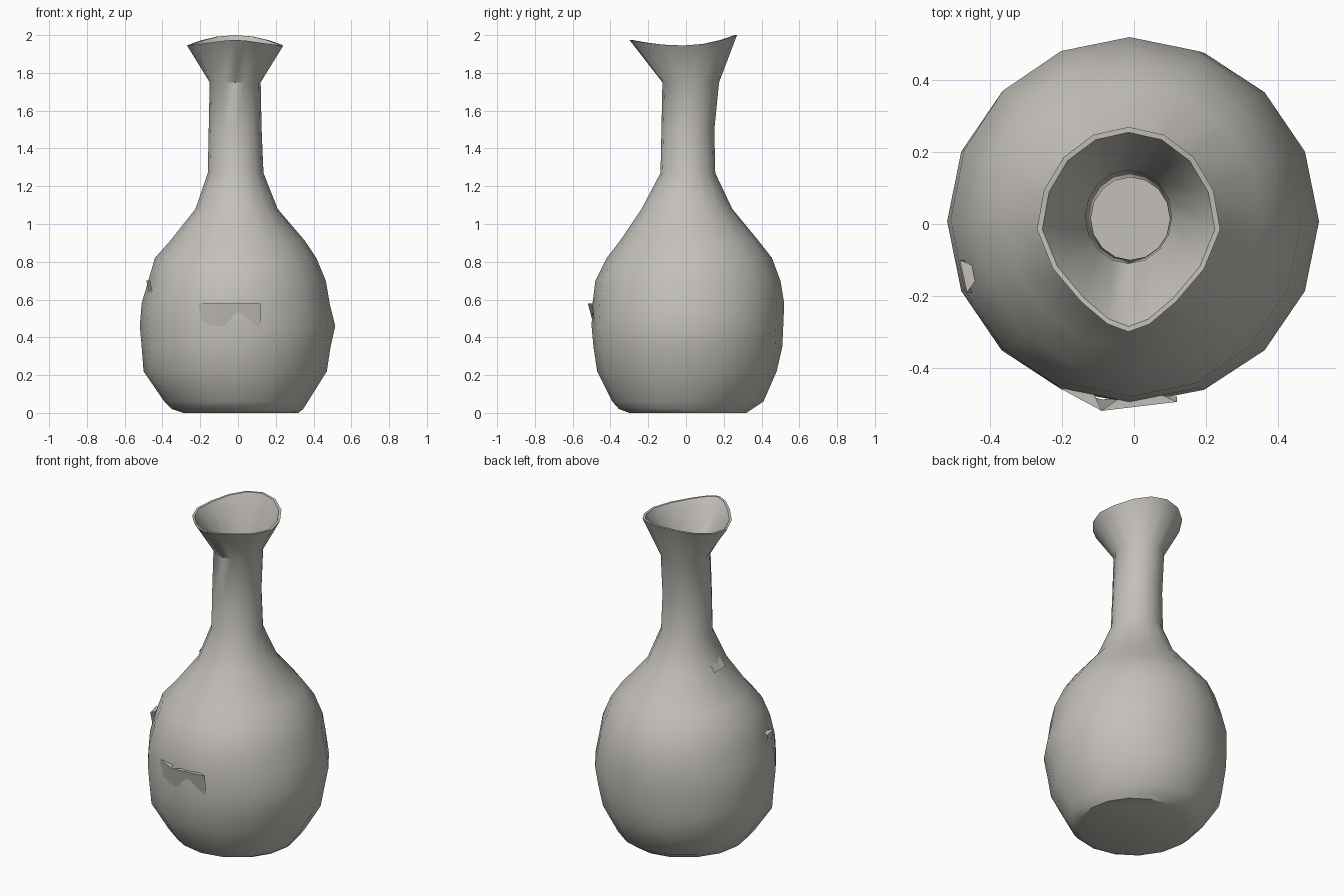
import bpy, bmesh, math

if "Cube" in bpy.data.objects:
    bpy.data.objects.remove(bpy.data.objects["Cube"])

SIDES = 16

clay = bpy.data.materials.new("warm grey clay")
clay.diffuse_color = (0.55, 0.53, 0.49, 1)
clay.use_nodes = True
clay.node_tree.nodes["Principled BSDF"].inputs["Base Color"].default_value = clay.diffuse_color


def finish(bm, name, angle):
    me = bpy.data.meshes.new(name)
    bm.to_mesh(me)
    bm.free()
    ob = bpy.data.objects.new(name, me)
    bpy.context.collection.objects.link(ob)
    me.materials.append(clay)
    bpy.ops.object.select_all(action='DESELECT')
    ob.select_set(True)
    bpy.context.view_layer.objects.active = ob
    bpy.ops.object.shade_smooth_by_angle(angle=math.radians(angle))
    return ob


def section(bm, z, x0, x1, y0, y1, rim=False):
    """Ring through the four extents; the rim is wavy with a narrowed front spout."""
    verts = []
    for i in range(SIDES):
        a = 2 * math.pi * i / SIDES
        c, s = math.cos(a), math.sin(a)
        x = (x1 - x0) / 2 * c
        zz = z
        if rim:
            x *= 1 - 0.45 * max(0, -s) ** 1.5
            zz += (0.055 if s > 0 else 0.03) * s * s
        verts.append(bm.verts.new(((x0 + x1) / 2 + x, (y0 + y1) / 2 + (y1 - y0) / 2 * s, zz)))
    return verts


# vase wall: z, left, right, front, back
outer = [
    (0.00, -.29, .32, -.30, .32), (0.02, -.35, .345, -.355, .35), (0.06, -.39, .37, -.39, .41),
    (0.22, -.50, .47, -.47, .48), (0.35, -.51, .49, -.49, .51),
    (0.46, -.52, .515, -.50, .515), (0.58, -.51, .485, -.495, .52),
    (0.70, -.475, .465, -.48, .50), (0.82, -.44, .415, -.42, .455),
    (0.91, -.36, .355, -.35, .385), (1.08, -.225, .21, -.235, .245),
    (1.27, -.16, .135, -.135, .155), (1.50, -.155, .125, -.13, .15),
    (1.75, -.15, .12, -.125, .175)]
inner = [
    (1.75, -.135, .105, -.11, .15), (1.27, -.12, .10, -.10, .13),
    (1.08, -.19, .18, -.20, .21), (0.82, -.40, .38, -.39, .42),
    (0.46, -.48, .475, -.46, .475), (0.20, -.45, .43, -.43, .44),
    (0.05, -.34, .33, -.34, .35)]
bm = bmesh.new()
rings = [section(bm, *p) for p in outer]
rings.append(section(bm, 1.945, -.27, .24, -.30, .27, True))
rings.append(section(bm, 1.945, -.255, .225, -.285, .255, True))
rings += [section(bm, *p) for p in inner]
for a, b in zip(rings, rings[1:]):
    for i in range(SIDES):
        j = (i + 1) % SIDES
        bm.faces.new((a[i], a[j], b[j], b[i]))
bm.faces.new(rings[0][::-1])
bm.faces.new(rings[-1])
bmesh.ops.recalc_face_normals(bm, faces=bm.faces)
finish(bm, "vase_wall", 35)


# raised chips of the broken and rejoined surface: edge standing out, other edge on the wall
def chip(name, top, bottom):
    bm = bmesh.new()
    t = [bm.verts.new(p) for p in top]
    b = [bm.verts.new(p) for p in bottom]
    for i in range(len(t) - 1):
        bm.faces.new((b[i], b[i + 1], t[i + 1], t[i]))
        bm.faces.new((t[i], t[i + 1], (mid := bm.verts.new(
            ((t[i].co + t[i + 1].co) / 2 * 0.88)))))
        mid.co.z = (t[i].co.z + t[i + 1].co.z) / 2
    finish(bm, name, 35)


chip("front_chip",
     [(-.21, -.455, .58), (-.09, -.52, .58), (.12, -.495, .58)],
     [(-.21, -.45, .46), (-.09, -.488, .46), (.12, -.48, .46)])
chip("left_chip",
     [(-.485, -.10, .70), (-.465, -.19, .70)],
     [(-.46, -.10, .58), (-.44, -.19, .58)])
chip("shoulder_chip",
     [(-.235, -.05, 1.08), (-.235, .06, 1.08)],
     [(-.20, -.05, 1.13), (-.20, .06, 1.13)])
